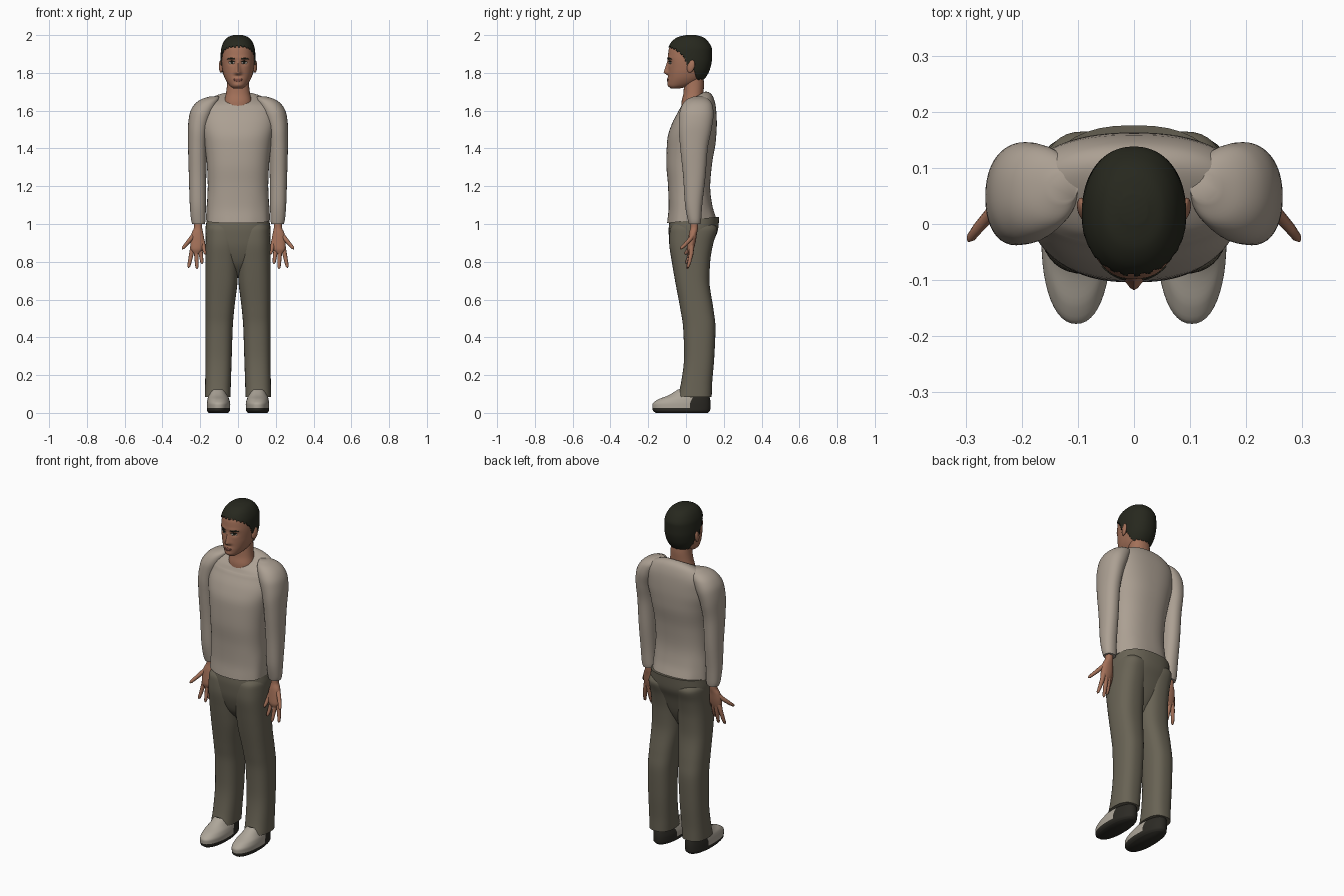
import bpy, bmesh, math
from mathutils import Vector
from mathutils.bvhtree import BVHTree

cube = bpy.data.objects.get("Cube")
if cube:
    bpy.data.objects.remove(cube)


def material(name, color):
    m = bpy.data.materials.new(name)
    m.use_nodes = True
    rgba = (*color, 1)
    m.diffuse_color = rgba
    bsdf = m.node_tree.nodes["Principled BSDF"]
    bsdf.inputs["Base Color"].default_value = rgba
    bsdf.inputs["Roughness"].default_value = 0.8
    return m


SHIRT = material("shirt cloth", (.41, .35, .29))
TROUSERS = material("trouser cloth", (.14, .125, .09))
SKIN = material("skin", (.37, .165, .1))
HAIR = material("dark hair", (.02, .021, .013))
SHOE = material("shoe upper", (.42, .38, .32))
SOLE = material("dark sole", (.025, .023, .018))
EYE = material("eye white", (.5, .45, .4))
LIPS = material("lips", (.25, .09, .065))


def smooth_rings(rings, steps):
    """Interpolate ring values smoothly without overshoot."""
    deltas = [[b - a for a, b in zip(p, q)] for p, q in zip(rings, rings[1:])]
    slopes = [deltas[0]]
    for d, e in zip(deltas, deltas[1:]):
        slopes.append([2 * a * b / (a + b) if a * b > 0 else 0 for a, b in zip(d, e)])
    slopes.append(deltas[-1])
    out = []
    for i in range(len(deltas)):
        for s in range(steps):
            t = s / steps
            h = t * t * (3 - 2 * t)
            out.append([p + h * d + t * (1 - t) ** 2 * m - t * t * (1 - t) * n for p, d, m, n
                        in zip(rings[i], deltas[i], slopes[i], slopes[i + 1])])
    return out + [list(rings[-1])]


def finish(name, bm, mats):
    bmesh.ops.recalc_face_normals(bm, faces=bm.faces)
    mesh = bpy.data.meshes.new(name)
    bm.to_mesh(mesh)
    bm.free()
    for m in mats:
        mesh.materials.append(m)
    ob = bpy.data.objects.new(name, mesh)
    bpy.context.collection.objects.link(ob)
    bpy.ops.object.select_all(action='DESELECT')
    ob.select_set(True)
    bpy.context.view_layer.objects.active = ob
    bpy.ops.object.shade_smooth_by_angle(angle=math.radians(60))
    return ob


def loft(name, rings, mats, side=1, power=2.2, steps=5, segs=40, shape=None, keep=None, paint=None):
    """Skin rings of (z, x min, x max, y min, y max); four values mean symmetric in x."""
    rings = [r if len(r) == 5 else (r[0], -r[1], r[1], r[2], r[3]) for r in rings]
    bm = bmesh.new()
    loops = []
    for z, x0, x1, y0, y1 in smooth_rings(rings, steps):
        loop = []
        for k in range(segs):
            a = math.tau * k / segs
            c, s = math.cos(a), math.sin(a)
            u = math.copysign(abs(c) ** (2 / power), c)
            v = math.copysign(abs(s) ** (2 / power), s)
            p = Vector((side * ((x0 + x1) + u * (x1 - x0)) / 2, ((y0 + y1) + v * (y1 - y0)) / 2, z))
            loop.append(bm.verts.new(shape(p) if shape else p))
        loops.append(loop)
    for low, high in zip(loops, loops[1:]):
        for k in range(segs):
            n = (k + 1) % segs
            bm.faces.new((low[k], low[n], high[n], high[k]))
    bm.faces.new(loops[0])
    bm.faces.new(loops[-1])
    if keep:
        bad = [f for f in bm.faces if not keep(f.calc_center_median())]
        bmesh.ops.delete(bm, geom=bad, context='FACES')
    if paint:
        for f in bm.faces:
            f.material_index = paint(f.calc_center_median())
    return finish(name, bm, mats)


def ramp(value, low, high):
    return min(1, max(0, (value - low) / (high - low)))


def bump(x, z, cx, cz, rx, rz):
    return math.exp(-((x - cx) / rx) ** 2 - ((z - cz) / rz) ** 2)


# Shirt body with tilted neckline and a loosely folded hem
def drape(p):
    hem = 1 - ramp(p.z, 1.02, 1.16)
    fold = 1 + .025 * hem * math.sin(9 * math.atan2(p.y - .03, p.x))
    p.x *= fold
    p.z += .55 * ramp(p.z, 1.6, 1.67) * (p.y - .05) + .12 * hem * (p.y - .03)
    return p


loft("shirt_body", [
    (1.02, .168, -.1, .158), (1.1, .165, -.092, .138), (1.2, .16, -.095, .128),
    (1.32, .165, -.104, .138), (1.44, .18, -.1, .158), (1.53, .195, -.075, .163),
    (1.6, .195, -.04, .16), (1.64, .17, -.03, .145), (1.66, .13, -.025, .125),
    (1.673, .082, -.02, .1)], [SHIRT], power=2.4, segs=72, shape=drape)

# Trouser seat
loft("trouser_seat", [
    (.72, .02, .0, .07), (.8, .1, -.06, .11), (.9, .168, -.088, .142),
    (.97, .172, -.092, .17), (1.025, .165, -.088, .176)], [TROUSERS], power=2.4,
    shape=lambda p: p + Vector((0, 0, .1 * ramp(p.z, .95, 1.02) * (p.y - .04))))

# Limbs, once per side
for side, label in ((1, "left_"), (-1, "right_")):
    loft(label + "sleeve", [
        (1.0, .176, .242, .015, .077), (1.02, .172, .248, .01, .08), (1.1, .17, .255, -.005, .086),
        (1.25, .168, .26, -.015, .103), (1.4, .165, .264, -.03, .115), (1.5, .155, .265, -.038, .135),
        (1.58, .13, .257, -.035, .146), (1.63, .11, .233, -.02, .14), (1.66, .1, .195, .005, .12),
        (1.675, .1, .15, .04, .09)], [SHIRT], side)

    loft(label + "trouser_leg", [
        (.085, .04, .176, -.045, .136), (.15, .038, .174, -.028, .138), (.3, .033, .172, -.01, .15),
        (.45, .028, .172, -.015, .156), (.55, .02, .172, -.03, .145), (.7, .002, .172, -.058, .124),
        (.8, -.002, .172, -.075, .128), (.9, -.004, .172, -.089, .145), (.97, .005, .17, -.085, .165),
        (1.01, .02, .15, -.06, .14)], [TROUSERS], side, power=2.5)

    loft(label + "shoe", [
        (0, .052, .155, -.16, .115), (.015, .042, .165, -.176, .128), (.045, .041, .165, -.178, .13),
        (.07, .046, .162, -.15, .128), (.092, .055, .156, -.095, .122), (.125, .068, .145, -.04, .1)],
        [SHOE, SOLE], side, segs=48,
        paint=lambda c: 1 if c.z < .028 or c.y > .03 else 0)

    # Palm turned forward, thumb pointing outward
    loft(label + "palm", [
        (.845, .205, .235, .012, .03), (.87, .185, .25, .006, .042), (.91, .178, .252, .01, .052),
        (.95, .184, .246, .016, .058), (.985, .19, .232, .024, .064), (1.03, .19, .232, .026, .066)],
        [SKIN], side)
    fingers = bpy.data.curves.new(label + "fingers", 'CURVE')
    fingers.dimensions = '3D'
    fingers.bevel_depth = .0115
    fingers.bevel_resolution = 3
    fingers.use_fill_caps = True
    fingers.materials.append(SKIN)
    for base, tip in (((.23, .04, .945), (.295, -.03, .868)), ((.238, .03, .885), (.262, .008, .768)),
                      ((.222, .03, .88), (.217, .005, .762)), ((.203, .03, .885), (.19, .0, .79)),
                      ((.19, .03, .91), (.172, -.005, .84))):
        a, b = Vector(base), Vector(tip)
        spline = fingers.splines.new('POLY')
        spline.use_smooth = True
        stops = ((0, 1.2), (.35, 1.05), (.75, .85), (.93, .7), (1, .25))
        spline.points.add(len(stops) - 1)
        for point, (t, radius) in zip(spline.points, stops):
            p = a.lerp(b, t)
            point.co = (side * p.x, p.y + .006 * math.sin(math.pi * t), p.z, 1)
            point.radius = radius
    hand = bpy.data.objects.new(label + "fingers", fingers)
    bpy.context.collection.objects.link(hand)

    # Ear
    bm = bmesh.new()
    bmesh.ops.create_uvsphere(bm, u_segments=20, v_segments=12, radius=1)
    for v in bm.verts:
        v.co = Vector((side * (.09 + .011 * v.co.x + .004 * v.co.y), .026 + .02 * v.co.y + .006 * v.co.z,
                       1.835 + .034 * v.co.z))
    finish(label + "ear", bm, [SKIN])

# Neck
loft("neck", [(1.58, .076, -.025, .1), (1.64, .074, -.024, .098), (1.69, .064, -.014, .093),
              (1.74, .058, -.01, .095), (1.8, .055, .0, .09)], [SKIN])


# Head with sculpted brow, sockets, nose, mouth and chin
def sculpt(p):
    if p.y < -.02:
        x, z = abs(p.x), p.z
        nose = math.exp(-(x / (.008 + .009 * ramp(z, 1.85, 1.8))) ** 2)
        nose *= ramp(z, 1.87, 1.805) * ramp(z, 1.785, 1.8)
        p.y -= .024 * nose + .005 * bump(x, z, 0, 1.765, .025, .012)
        p.y -= .005 * bump(x, z, 0, 1.735, .025, .012) + .003 * bump(x, z, .03, 1.878, .03, .01)
        p.y += .008 * bump(x, z, .034, 1.855, .018, .014)
    return p


skull = [(1.718, .025, -.08, -.03), (1.73, .042, -.091, .02), (1.75, .058, -.095, .07),
         (1.78, .073, -.094, .1), (1.82, .083, -.094, .12), (1.87, .087, -.096, .13),
         (1.92, .084, -.092, .131), (1.96, .07, -.072, .112), (1.985, .045, -.035, .08),
         (1.994, .018, .005, .045)]
head = loft("head", skull, [SKIN], steps=10, segs=96, shape=sculpt)

# Hair cap, trimmed along a ragged hairline
HAIRLINE = [(-.2, 1.945), (-.085, 1.94), (-.04, 1.915), (-.005, 1.875), (.012, 1.82),
            (.042, 1.82), (.06, 1.765), (.3, 1.752)]


def in_hair(c):
    for (y0, z0), (y1, z1) in zip(HAIRLINE, HAIRLINE[1:]):
        if y0 <= c.y < y1:
            edge = z0 + (z1 - z0) * (c.y - y0) / (y1 - y0)
            return c.z > edge + .005 * math.sin(26 * math.atan2(c.y, c.x))
    return False


hair = loft("hair", [(z + .006 * ramp(z, 1.9, 1.99), rx + .006, y0 - .005, y1 + .007)
                     for z, rx, y0, y1 in skull], [HAIR], steps=10, segs=120, keep=in_hair)
shell = hair.modifiers.new("thickness", 'SOLIDIFY')
shell.thickness = .008

# Thin painted plates that follow the face
tree = BVHTree.FromPolygons([v.co for v in head.data.vertices], [p.vertices for p in head.data.polygons])


def face_patch(name, cx, cz, rx, rz, mat, lift=.002, arch=0):
    bm = bmesh.new()
    bmesh.ops.create_grid(bm, x_segments=12, y_segments=4, size=1)
    for v in bm.verts:
        u = v.co.x
        x = cx + rx * u
        z = cz + rz * v.co.y * math.sqrt(1.02 - u * u) - arch * u * u
        hit = tree.ray_cast(Vector((x, -1, z)), Vector((0, 1, 0)))[0]
        v.co = (x, (hit.y if hit else -.08) - lift, z)
    ob = finish(name, bm, [mat])
    ob.modifiers.new("thickness", 'SOLIDIFY').thickness = .002
    return ob


for side, label in ((1, "left_"), (-1, "right_")):
    face_patch(label + "eye", side * .034, 1.853, .015, .006, EYE)
    face_patch(label + "iris", side * .034, 1.853, .006, .0058, HAIR, .004)
    face_patch(label + "eyelid_line", side * .034, 1.861, .017, .0025, HAIR, .004, .003)
    face_patch(label + "eyebrow", side * .036, 1.876, .022, .0045, HAIR, .003, .003)
face_patch("upper_lip", 0, 1.767, .024, .0045, LIPS, .002, .002)
face_patch("lower_lip", 0, 1.759, .02, .0045, LIPS, .0025, -.002)
